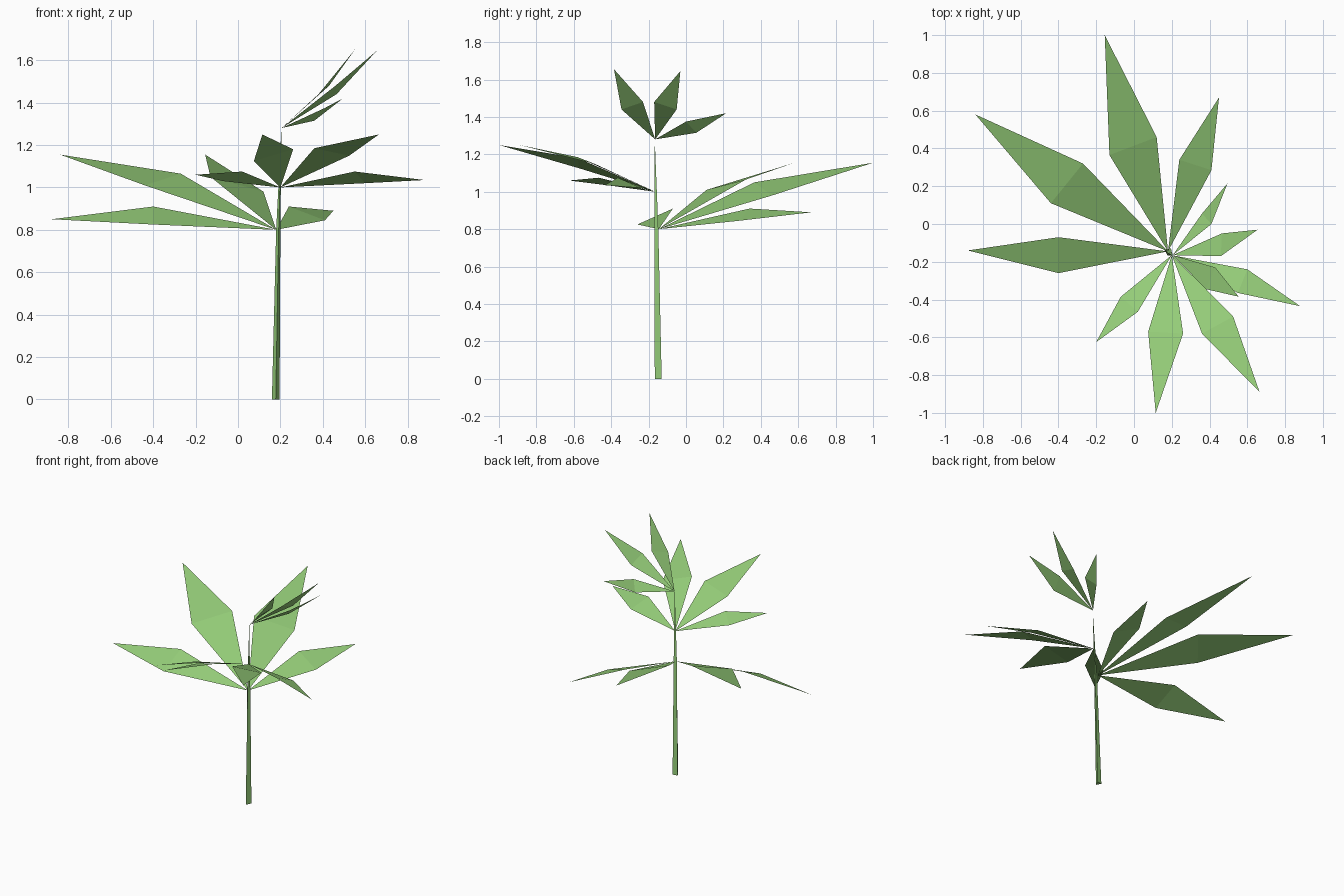
import bpy, bmesh
from mathutils import Vector

green = bpy.data.materials.new("leaf green")
green.diffuse_color = (0.30, 0.61, 0.19, 1)


def finish(name, bm):
    mesh = bpy.data.meshes.new(name)
    bm.to_mesh(mesh)
    bm.free()
    mesh.materials.append(green)
    obj = bpy.data.objects.new(name, mesh)
    bpy.context.collection.objects.link(obj)


def whorl(name, base, leaves):
    """Folded leaf blades (side, tip, side) fanning out from one stem node."""
    bm = bmesh.new()
    for points in leaves:
        b, l, t, r = [bm.verts.new(p) for p in (base, *points)]
        for tri in ((b, l, r), (l, t, r)):
            f = bm.faces.new(tri)
            f.normal_update()
            if f.normal.z < 0:
                f.normal_flip()
    finish(name, bm)


# Large lower leaves, spreading back and left
whorl("lower_leaves", (0.18, -0.145, 0.80), [
    ((-0.27, 0.32, 1.065), (-0.84, 0.58, 1.155), (-0.44, 0.11, 1.01)),
    ((0.12, 0.46, 0.98), (-0.155, 1.0, 1.155), (-0.13, 0.365, 1.05)),
    ((0.41, 0.285, 0.845), (0.45, 0.67, 0.89), (0.24, 0.34, 0.91)),
    ((-0.40, -0.07, 0.91), (-0.88, -0.14, 0.85), (-0.40, -0.26, 0.825)),
])

# Middle leaves, spreading to the front
whorl("middle_leaves", (0.20, -0.165, 1.00), [
    ((0.60, -0.24, 1.02), (0.88, -0.435, 1.035), (0.55, -0.365, 1.075)),
    ((0.525, -0.49, 1.15), (0.665, -0.89, 1.25), (0.36, -0.58, 1.185)),
    ((0.26, -0.58, 1.18), (0.115, -1.0, 1.25), (0.075, -0.57, 1.125)),
    ((0.02, -0.465, 1.075), (-0.20, -0.625, 1.06), (-0.07, -0.385, 1.03)),
])

# Small upper leaves, rising to the right
whorl("upper_leaves", (0.205, -0.165, 1.28), [
    ((0.36, 0.055, 1.315), (0.495, 0.215, 1.42), (0.41, 0.0, 1.375)),
    ((0.465, -0.05, 1.44), (0.655, -0.03, 1.645), (0.46, -0.17, 1.48)),
    ((0.43, -0.23, 1.48), (0.555, -0.385, 1.655), (0.38, -0.345, 1.44)),
])

# Three-sided stem tapering to a point
bm = bmesh.new()
foot = [bm.verts.new(p) for p in ((0.16, -0.135, 0), (0.178, -0.167, 0), (0.196, -0.13, 0))]
low = [bm.verts.new(p) for p in ((0.18, -0.155, 0.8), (0.192, -0.168, 0.8), (0.20, -0.148, 0.8))]
apex = bm.verts.new((0.205, -0.167, 1.28))
for i in range(3):
    j = (i + 1) % 3
    bm.faces.new((foot[i], foot[j], low[j], low[i]))
    bm.faces.new((low[i], low[j], apex))
bm.faces.new(foot[::-1])
bmesh.ops.recalc_face_normals(bm, faces=bm.faces)
finish("stem", bm)
